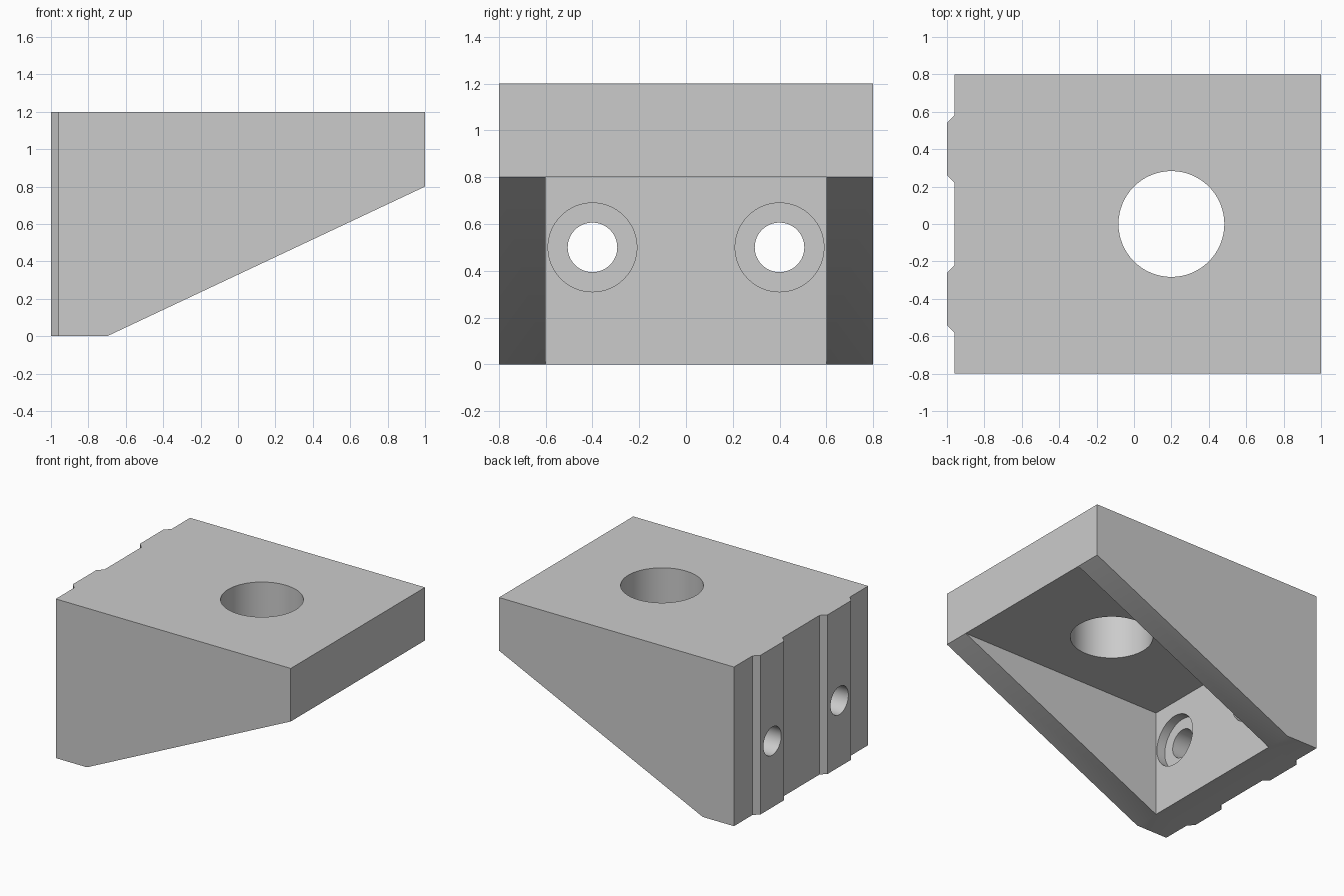
import bpy
from math import pi, radians
from mathutils import Vector

cube = bpy.data.objects.get("Cube")
if cube:
    bpy.data.objects.remove(cube, do_unlink=True)

grey = bpy.data.materials.new("plain grey")
grey.use_nodes = True
grey.diffuse_color = (0.6, 0.6, 0.6, 1)
grey.node_tree.nodes["Principled BSDF"].inputs["Base Color"].default_value = (0.6, 0.6, 0.6, 1)


def prism(name, profile, place, start, end):
    """Extrude a 2D profile; place(u, v, w) maps it into space."""
    n = len(profile)
    verts = [Vector(place(u, v, w)) for w in (start, end) for u, v in profile]
    faces = [list(range(n))[::-1], list(range(n, 2 * n))]
    faces += [(i, (i + 1) % n, n + (i + 1) % n, n + i) for i in range(n)]
    mesh = bpy.data.meshes.new(name)
    mesh.from_pydata(verts, [], faces)
    obj = bpy.data.objects.new(name, mesh)
    bpy.context.collection.objects.link(obj)
    mesh.materials.append(grey)
    # Make the normals point outwards
    bpy.context.view_layer.objects.active = obj
    bpy.ops.object.select_all(action='DESELECT')
    obj.select_set(True)
    bpy.ops.object.mode_set(mode='EDIT')
    bpy.ops.mesh.select_all(action='SELECT')
    bpy.ops.mesh.normals_make_consistent(inside=False)
    bpy.ops.object.mode_set(mode='OBJECT')
    return obj


def cylinder(name, radius, depth, location, rotation=(0, 0, 0)):
    bpy.ops.mesh.primitive_cylinder_add(vertices=64, radius=radius, depth=depth,
                                        location=location, rotation=rotation)
    obj = bpy.context.object
    obj.name = name
    obj.data.materials.append(grey)
    return obj


def combine(target, tool, operation):
    mod = target.modifiers.new(tool.name, 'BOOLEAN')
    mod.operation = operation
    mod.solver = 'EXACT'
    mod.object = tool
    bpy.context.view_layer.objects.active = target
    bpy.ops.object.modifier_apply(modifier=mod.name)
    bpy.data.objects.remove(tool, do_unlink=True)


def side_on(u, v, w):
    return (u, w, v)


def plan(u, v, w):
    return (u, v, w)


# Wedge-shaped body
bracket = prism("angle_bracket",
                [(-0.96, 0), (-0.7, 0), (1, 0.8), (1, 1.2), (-0.96, 1.2)],
                side_on, -0.8, 0.8)

# Pocket between the two side gussets
pocket = prism("pocket_cutter",
               [(-0.7, -0.1), (1.1, -0.1), (1.1, 0.8), (-0.7, 0.8)],
               side_on, -0.6, 0.6)
combine(bracket, pocket, 'DIFFERENCE')

for y in (-0.4, 0.4):
    # Chamfered locating rib on the mounting face
    rib = prism("locating_rib",
                [(-0.9, y - 0.18), (-0.96, y - 0.18), (-1, y - 0.14),
                 (-1, y + 0.14), (-0.96, y + 0.18), (-0.9, y + 0.18)],
                plan, 0, 1.2)
    combine(bracket, rib, 'UNION')
    # Bolt hole with a shallow counterbore on the inside
    turn = (0, pi / 2, 0)
    combine(bracket, cylinder("bolt_hole", 0.106, 0.6, (-0.85, y, 0.5), turn), 'DIFFERENCE')
    combine(bracket, cylinder("counterbore", 0.19, 0.14, (-0.7, y, 0.5), turn), 'DIFFERENCE')

# Large hole through the top plate
combine(bracket, cylinder("top_hole", 0.283, 1, (0.2, 0, 1)), 'DIFFERENCE')

bpy.ops.object.select_all(action='DESELECT')
bracket.select_set(True)
bpy.context.view_layer.objects.active = bracket
bpy.ops.object.shade_smooth_by_angle(angle=radians(30))
